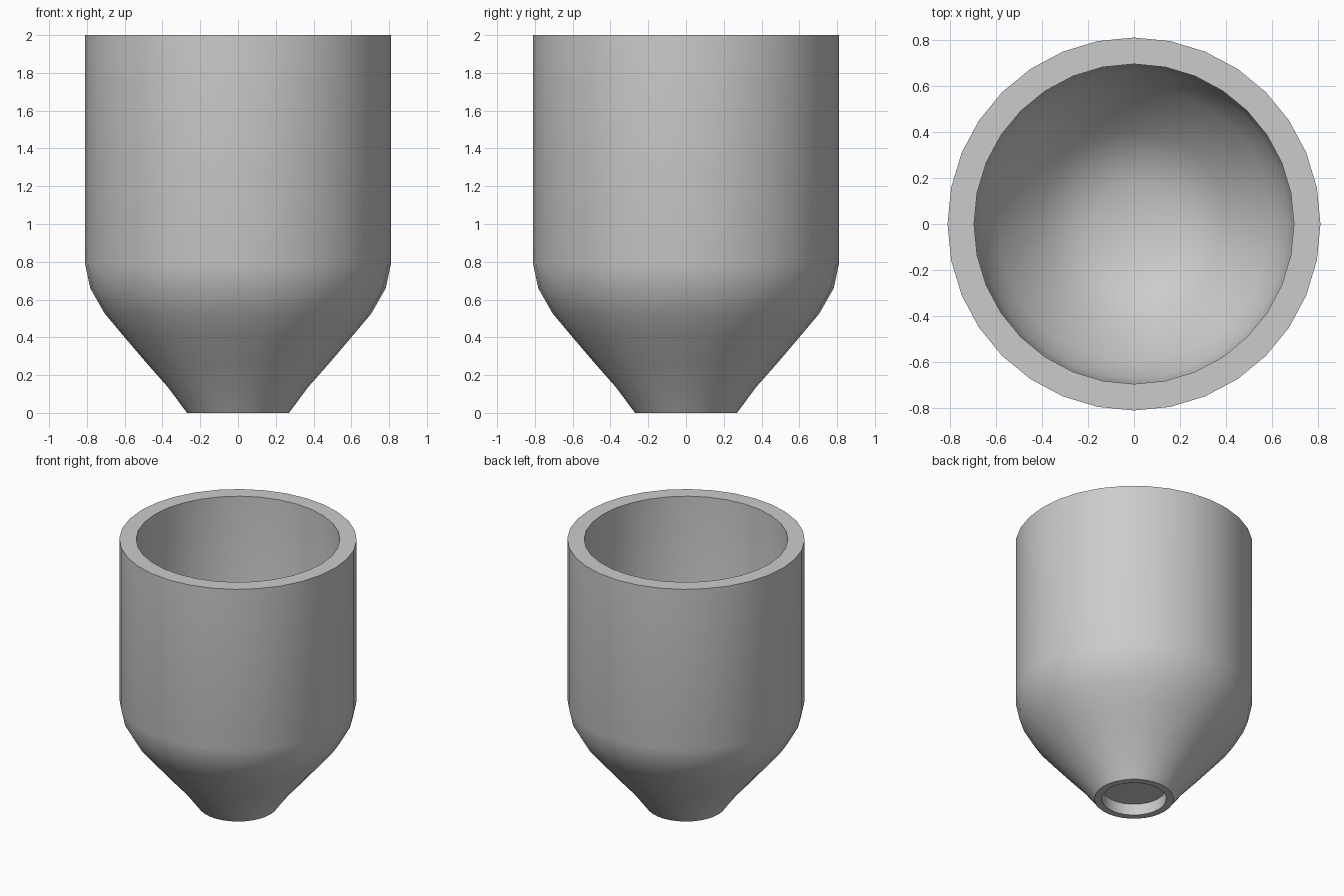
import bpy, bmesh, math

if "Cube" in bpy.data.objects:
    bpy.data.objects.remove(bpy.data.objects["Cube"])

SIDES = 32

# Cross-section (radius, height): recess under the base, outer wall, rim, inner bowl
PROFILE = [
    (0, 0.085), (0.22, 0.085), (0.22, 0),
    (0.27, 0), (0.37, 0.135), (0.485, 0.265), (0.60, 0.40),
    (0.705, 0.525), (0.782, 0.66), (0.81, 0.79), (0.81, 2),
    (0.695, 2), (0.695, 0.82), (0.67, 0.70), (0.60, 0.57), (0.50, 0.445),
    (0.40, 0.335), (0.30, 0.26), (0.18, 0.215), (0, 0.20),
]


def lathe(name, profile, sides):
    bm = bmesh.new()
    rings = []
    for r, z in profile:
        n = 1 if r == 0 else sides
        rings.append([bm.verts.new((r * math.cos(math.tau * i / sides),
                                    r * math.sin(math.tau * i / sides), z))
                      for i in range(n)])
    for a, b in zip(rings, rings[1:]):
        for i in range(sides):
            j = (i + 1) % sides
            if len(a) == 1:
                bm.faces.new((a[0], b[j], b[i]))
            elif len(b) == 1:
                bm.faces.new((a[i], a[j], b[0]))
            else:
                bm.faces.new((a[i], a[j], b[j], b[i]))
    bmesh.ops.recalc_face_normals(bm, faces=bm.faces[:])
    mesh = bpy.data.meshes.new(name)
    bm.to_mesh(mesh)
    bm.free()
    ob = bpy.data.objects.new(name, mesh)
    bpy.context.collection.objects.link(ob)
    return ob


# Tapered cup with a hollow interior
cup = lathe("tapered_cup", PROFILE, SIDES)
bpy.context.view_layer.objects.active = cup
cup.select_set(True)
bpy.ops.object.shade_smooth_by_angle(angle=math.radians(35))
